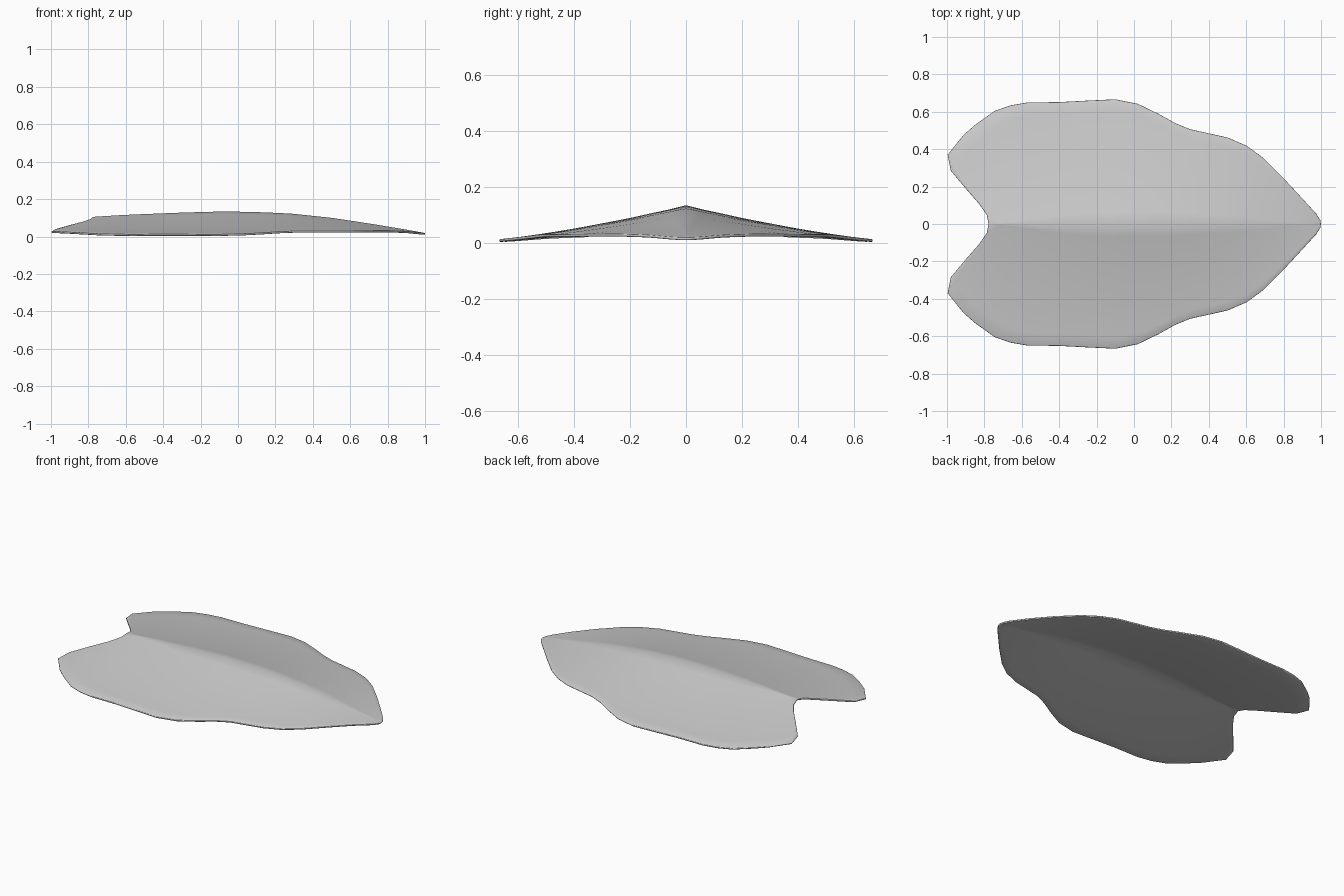
import bpy, bmesh

if "Cube" in bpy.data.objects:
    bpy.data.objects.remove(bpy.data.objects["Cube"])


def lerp_table(table, v):
    """Piecewise linear lookup."""
    for (a, fa), (b, fb) in zip(table, table[1:]):
        if v <= b:
            return fa + (fb - fa) * (v - a) / (b - a)
    return table[-1][1]


# Half outline, from the notch around to the tip (x, y)
outline = [(-0.778, 0), (-0.788, 0.05), (-0.83, 0.11), (-0.90, 0.19), (-0.98, 0.285),
           (-0.997, 0.37), (-0.91, 0.478), (-0.85, 0.53), (-0.745, 0.605), (-0.66, 0.635),
           (-0.57, 0.65), (-0.40, 0.652), (-0.25, 0.66), (-0.10, 0.667), (0.02, 0.643),
           (0.13, 0.59), (0.22, 0.54), (0.30, 0.507), (0.50, 0.463), (0.60, 0.42),
           (0.69, 0.355), (0.80, 0.245), (0.90, 0.137), (0.975, 0.055), (0.997, 0.02), (1.0, 0)]

# Height of the midrib along x, and its falloff towards the sides
rib = [(-1.01, 0.065), (-0.9, 0.09), (-0.78, 0.105), (-0.6, 0.116), (-0.3, 0.128), (-0.08, 0.134),
       (0.1, 0.131), (0.28, 0.123), (0.5, 0.10), (0.7, 0.07), (0.9, 0.037), (1.01, 0.017)]
fall = [(0, 1), (0.05, 0.91), (0.1, 0.825), (0.2, 0.665), (0.3, 0.515), (0.4, 0.38),
        (0.5, 0.255), (0.6, 0.15), (0.68, 0.085)]

# Half leaf: rungs running from the midrib to the outline
bm = bmesh.new()
STEPS = 10
rows = []
last = len(outline) - 1
for i, (px, py) in enumerate(outline):
    k = i / last
    rx = outline[0][0] + (1.0 - outline[0][0]) * k
    row = []
    for s in range(STEPS + 1):
        t = s / STEPS
        x, y = rx + (px - rx) * t, py * t
        row.append(bm.verts.new((x, y, lerp_table(rib, x) * lerp_table(fall, y))))
    rows.append(row)
for a, b in zip(rows, rows[1:]):
    for s in range(STEPS):
        bm.faces.new((a[s], b[s], b[s + 1], a[s + 1]))
bmesh.ops.remove_doubles(bm, verts=bm.verts, dist=0.0005)
bmesh.ops.recalc_face_normals(bm, faces=bm.faces)
if sum(f.normal.z for f in bm.faces) < 0:
    bmesh.ops.reverse_faces(bm, faces=bm.faces)
mesh = bpy.data.meshes.new("leaf")
bm.to_mesh(mesh)
bm.free()

leaf = bpy.data.objects.new("leaf", mesh)
bpy.context.collection.objects.link(leaf)
bpy.context.view_layer.objects.active = leaf
leaf.select_set(True)
bpy.ops.object.shade_smooth()

# Mirror the other half, thicken, round the rim
mirror = leaf.modifiers.new("mirror", 'MIRROR')
mirror.use_axis = (False, True, False)
mirror.merge_threshold = 0.0005
thick = leaf.modifiers.new("thickness", 'SOLIDIFY')
thick.thickness = 0.01
thick.offset = -1
rim = leaf.modifiers.new("rim", 'BEVEL')
rim.width = 0.004
rim.segments = 2
rim.limit_method = 'ANGLE'
rim.angle_limit = 0.9
